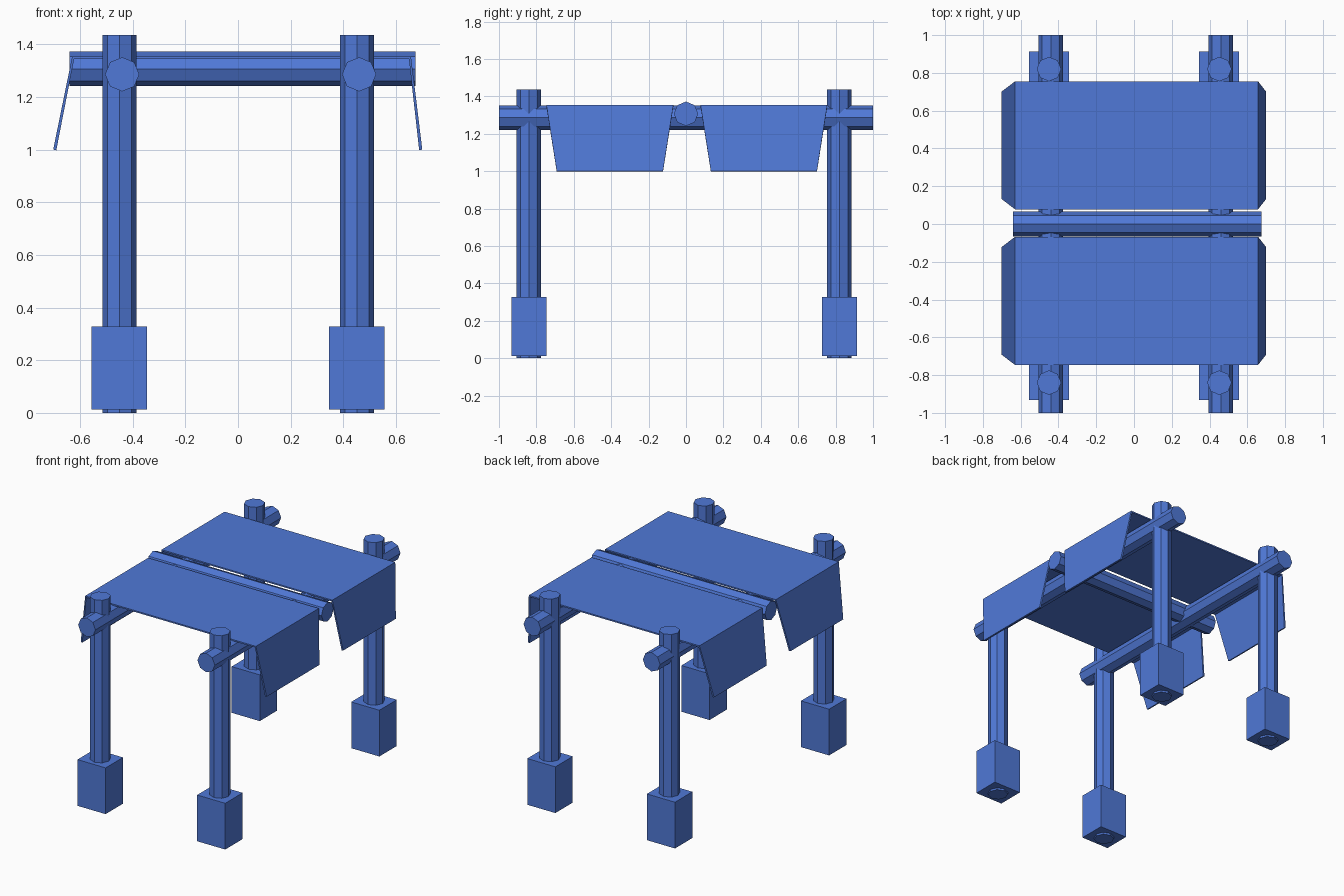
import bpy
import bmesh
from math import pi

cube = bpy.data.objects.get("Cube")
if cube:
    bpy.data.objects.remove(cube, do_unlink=True)

blue = bpy.data.materials.new("blue")
blue.use_nodes = True
colour = (0.08, 0.19, 0.68, 1)
blue.diffuse_color = colour
blue.node_tree.nodes["Principled BSDF"].inputs["Base Color"].default_value = colour

POLE_RADIUS = 0.065


def finish(obj, name):
    obj.name = name
    obj.data.name = name
    obj.data.materials.append(blue)
    return obj


def pole(name, centre, length, rotation=(0, 0, 0)):
    bpy.ops.mesh.primitive_cylinder_add(vertices=8, radius=POLE_RADIUS, depth=length,
                                        location=centre, rotation=rotation)
    return finish(bpy.context.object, name)


def block(name, low, high):
    bpy.ops.mesh.primitive_cube_add(size=1, location=[(a + b) / 2 for a, b in zip(low, high)])
    obj = bpy.context.object
    obj.scale = [b - a for a, b in zip(low, high)]
    return finish(obj, name)


def awning(name, y0, y1):
    # Flat sheet with a tapered flap hanging from each end
    inset = 0.055
    bm = bmesh.new()
    rows = [(-0.702, 1.0, inset), (-0.63, 1.353, 0), (0.657, 1.353, 0), (0.70, 1.0, inset)]
    pairs = [(bm.verts.new((x, y0 + d, z)), bm.verts.new((x, y1 - d, z))) for x, z, d in rows]
    for (a, b), (c, d) in zip(pairs, pairs[1:]):
        bm.faces.new((a, c, d, b))
    mesh = bpy.data.meshes.new(name)
    bm.to_mesh(mesh)
    bm.free()
    obj = bpy.data.objects.new(name, mesh)
    bpy.context.collection.objects.link(obj)
    cloth = obj.modifiers.new("cloth thickness", 'SOLIDIFY')
    cloth.thickness = 0.012
    cloth.offset = -1
    return finish(obj, name)


# Posts standing in square footings
for side, x in (("right", -0.45), ("left", 0.452)):
    for end, y in (("front", -0.84), ("back", 0.82)):
        pole(f"{end}_{side}_post", (x, y, 0.718), 1.436)
        block(f"{end}_{side}_footing", (x - 0.107, y - 0.093, 0.013), (x + 0.105, y + 0.094, 0.328))

# Side rails and the cross beam
for side, x in (("right", -0.44), ("left", 0.46)):
    pole(f"{side}_rail", (x, 0, 1.286), 2, (pi / 2, 0, 0))
pole("cross_beam", (0.017, 0, 1.307), 1.316, (0, pi / 2, 0))

# Cloth sheets
awning("front_awning", -0.746, -0.068)
awning("back_awning", 0.078, 0.755)
